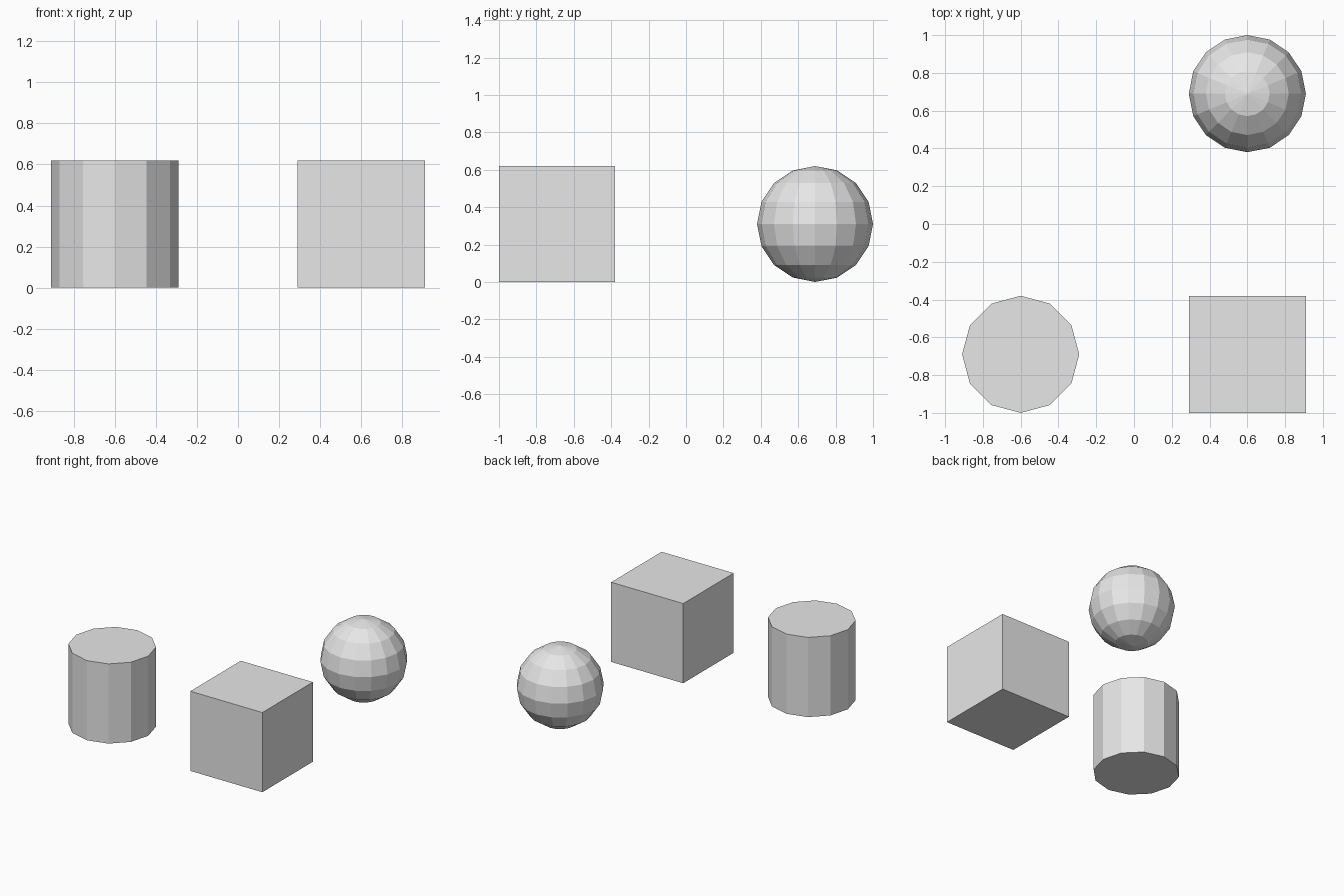
import bpy

default = bpy.data.objects.get("Cube")
if default:
    bpy.data.objects.remove(default, do_unlink=True)

R = 0.31            # half-size shared by all three solids
X, Y = 0.6, 0.69    # spacing from the centre

# Single light grey material
grey = bpy.data.materials.new("light grey")
grey.use_nodes = True
colour = (0.8, 0.8, 0.8, 1.0)
grey.diffuse_color = colour
bsdf = next(n for n in grey.node_tree.nodes if n.type == 'BSDF_PRINCIPLED')
bsdf.inputs["Base Color"].default_value = colour


def finish(name):
    """Name the new primitive, colour it and keep its facets flat."""
    obj = bpy.context.object
    obj.name = obj.data.name = name
    obj.data.materials.append(grey)
    bpy.ops.object.shade_flat()


# Twelve-sided cylinder, front right
bpy.ops.mesh.primitive_cylinder_add(vertices=12, radius=R, depth=2 * R, location=(-X, -Y, R))
finish("cylinder")

# Box, front left
bpy.ops.mesh.primitive_cube_add(size=2 * R, location=(X, -Y, R))
finish("box")

# Faceted ball, back left
bpy.ops.mesh.primitive_uv_sphere_add(segments=16, ring_count=8, radius=R, location=(X, Y, R))
finish("ball")
